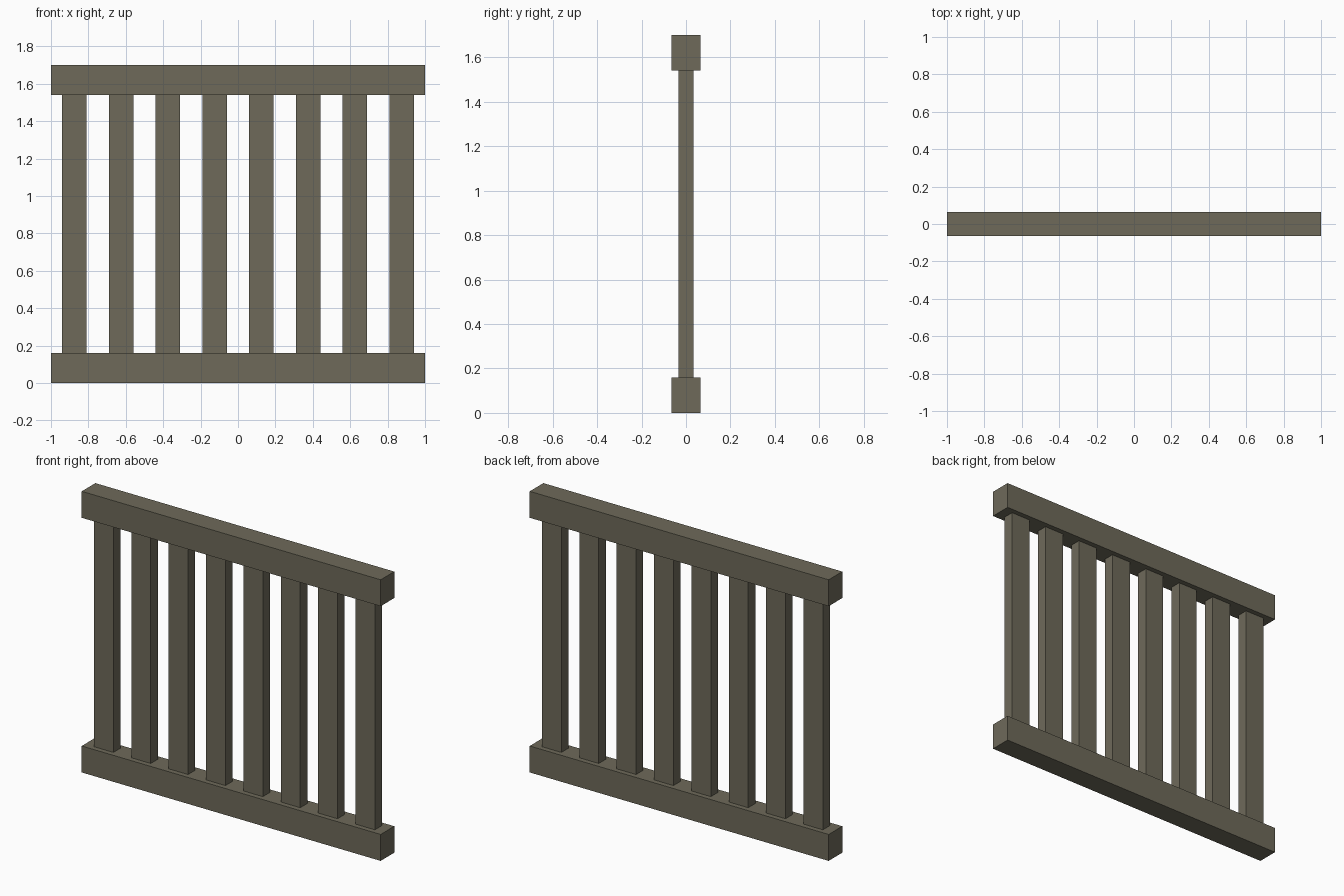
import bpy

if "Cube" in bpy.data.objects:
    bpy.data.objects.remove(bpy.data.objects["Cube"])

# Single weathered wood colour
wood = bpy.data.materials.new("weathered_wood")
wood.diffuse_color = (0.156, 0.144, 0.102, 1.0)
wood.use_nodes = True
wood.node_tree.nodes["Principled BSDF"].inputs["Base Color"].default_value = wood.diffuse_color

LENGTH, HEIGHT = 2.0, 1.70
RAIL_DEPTH, RAIL_HEIGHT = 0.13, 0.16
SLAT_WIDTH, SLAT_DEPTH = 0.13, 0.068
SLAT_COUNT, SPACING = 8, 0.25


def box(name, size, centre):
    bpy.ops.mesh.primitive_cube_add(size=1, location=centre)
    obj = bpy.context.object
    obj.name = name
    obj.scale = size
    bpy.ops.object.transform_apply(location=False, rotation=False, scale=True)
    obj.data.materials.append(wood)
    return obj


# Horizontal rails
box("bottom_rail", (LENGTH, RAIL_DEPTH, RAIL_HEIGHT), (0, 0, RAIL_HEIGHT / 2))
box("top_rail", (LENGTH, RAIL_DEPTH, RAIL_HEIGHT), (0, 0, HEIGHT - RAIL_HEIGHT / 2))

# Vertical slats standing between the rails
for i in range(SLAT_COUNT):
    x = (i - (SLAT_COUNT - 1) / 2) * SPACING
    box(f"slat_{i + 1}", (SLAT_WIDTH, SLAT_DEPTH, HEIGHT - 2 * RAIL_HEIGHT),
        (x, 0, HEIGHT / 2))
